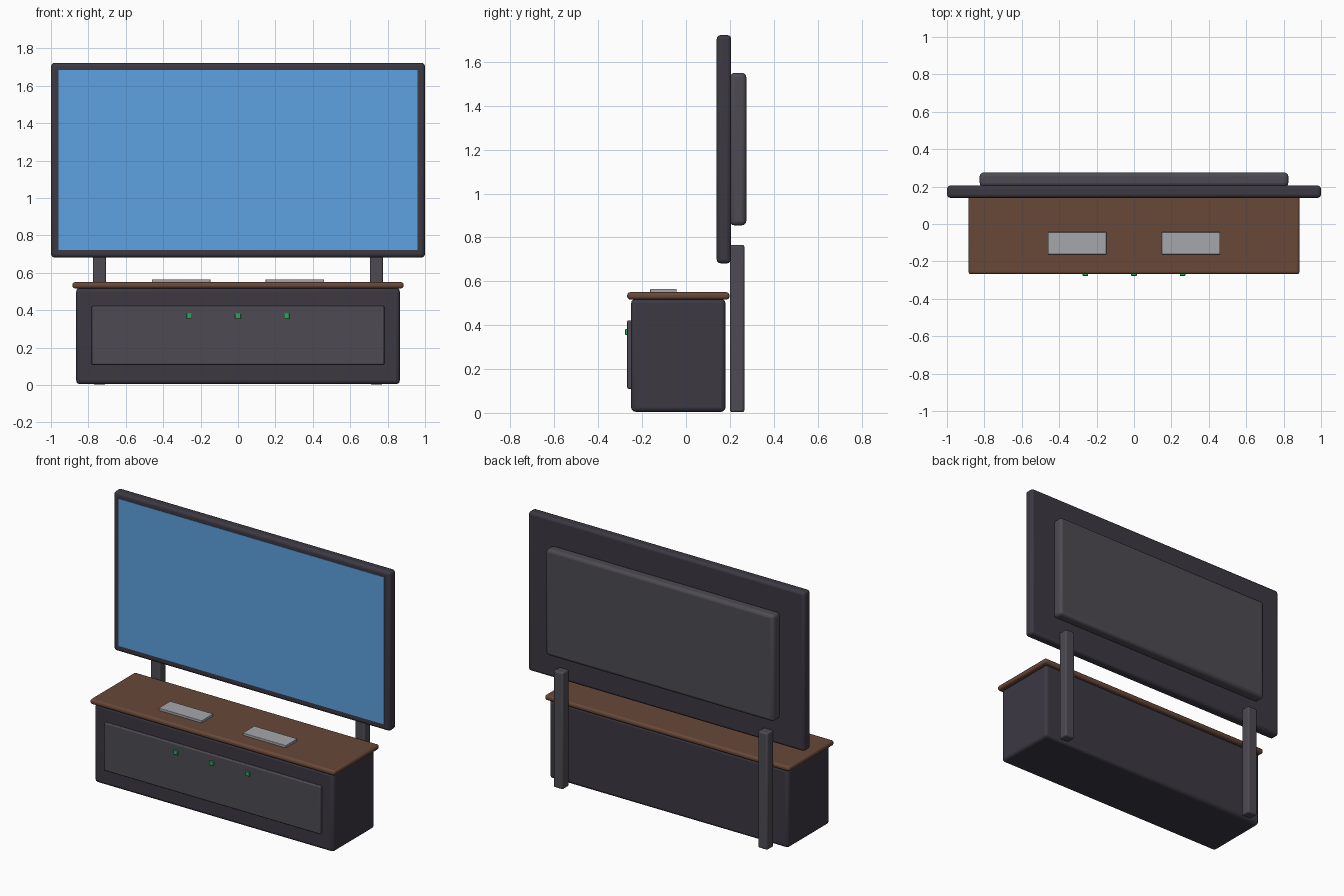
import bpy

if "Cube" in bpy.data.objects:
    bpy.data.objects.remove(bpy.data.objects["Cube"])


def material(name, rgb):
    m = bpy.data.materials.new(name)
    m.diffuse_color = (*rgb, 1)
    m.use_nodes = True
    m.node_tree.nodes["Principled BSDF"].inputs["Base Color"].default_value = m.diffuse_color
    return m


dark = material("dark_plastic", (0.045, 0.04, 0.055))
grey = material("grey_plastic", (0.075, 0.07, 0.085))
wood = material("wood", (0.14, 0.065, 0.04))
blue = material("screen_blue", (0.11, 0.36, 0.75))
silver = material("silver", (0.38, 0.39, 0.41))
green = material("green_light", (0.02, 0.4, 0.1))


def box(name, x, y, z, mat, bevel=0.0):
    """Box from (min, max) ranges with optional rounded edges."""
    spans = (x, y, z)
    bpy.ops.mesh.primitive_cube_add(size=1, location=[(a + b) / 2 for a, b in spans])
    ob = bpy.context.object
    ob.name = name
    ob.scale = [b - a for a, b in spans]
    bpy.ops.object.transform_apply(location=False, rotation=False, scale=True)
    ob.data.materials.append(mat)
    if bevel:
        mod = ob.modifiers.new("rounded_edges", 'BEVEL')
        mod.width = bevel
        mod.segments = 3
        bpy.ops.object.shade_smooth_by_angle()
    return ob


# Cabinet with wooden top and front panel
box("cabinet", (-0.865, 0.865), (-0.25, 0.18), (0.005, 0.52), dark, 0.02)
box("cabinet_top", (-0.885, 0.885), (-0.268, 0.198), (0.517, 0.55), wood, 0.013)
box("front_panel", (-0.782, 0.782), (-0.268, -0.245), (0.11, 0.422), grey, 0.006)

# Indicator lights
for i, x in enumerate((-0.26, 0, 0.26)):
    box(f"indicator_light_{i + 1}", (x - 0.015, x + 0.015), (-0.277, -0.262),
        (0.355, 0.383), green, 0.003)

# Television: frame, screen and rear housing
box("screen_frame", (-1, 1), (0.14, 0.206), (0.682, 1.722), dark, 0.018)
box("screen", (-0.96, 0.96), (0.138, 0.16), (0.722, 1.684), blue)
box("rear_housing", (-0.825, 0.825), (0.2, 0.275), (0.855, 1.55), grey, 0.02)

# Mirrored parts: support posts and top plates
for side, s in (("left", -1), ("right", 1)):
    box(f"{side}_post", (s * 0.74 - 0.035, s * 0.74 + 0.035), (0.2, 0.266),
        (0.003, 0.766), grey, 0.01)
    box(f"{side}_top_plate", (s * 0.304 - 0.156, s * 0.304 + 0.156), (-0.163, -0.043),
        (0.545, 0.565), silver, 0.003)
